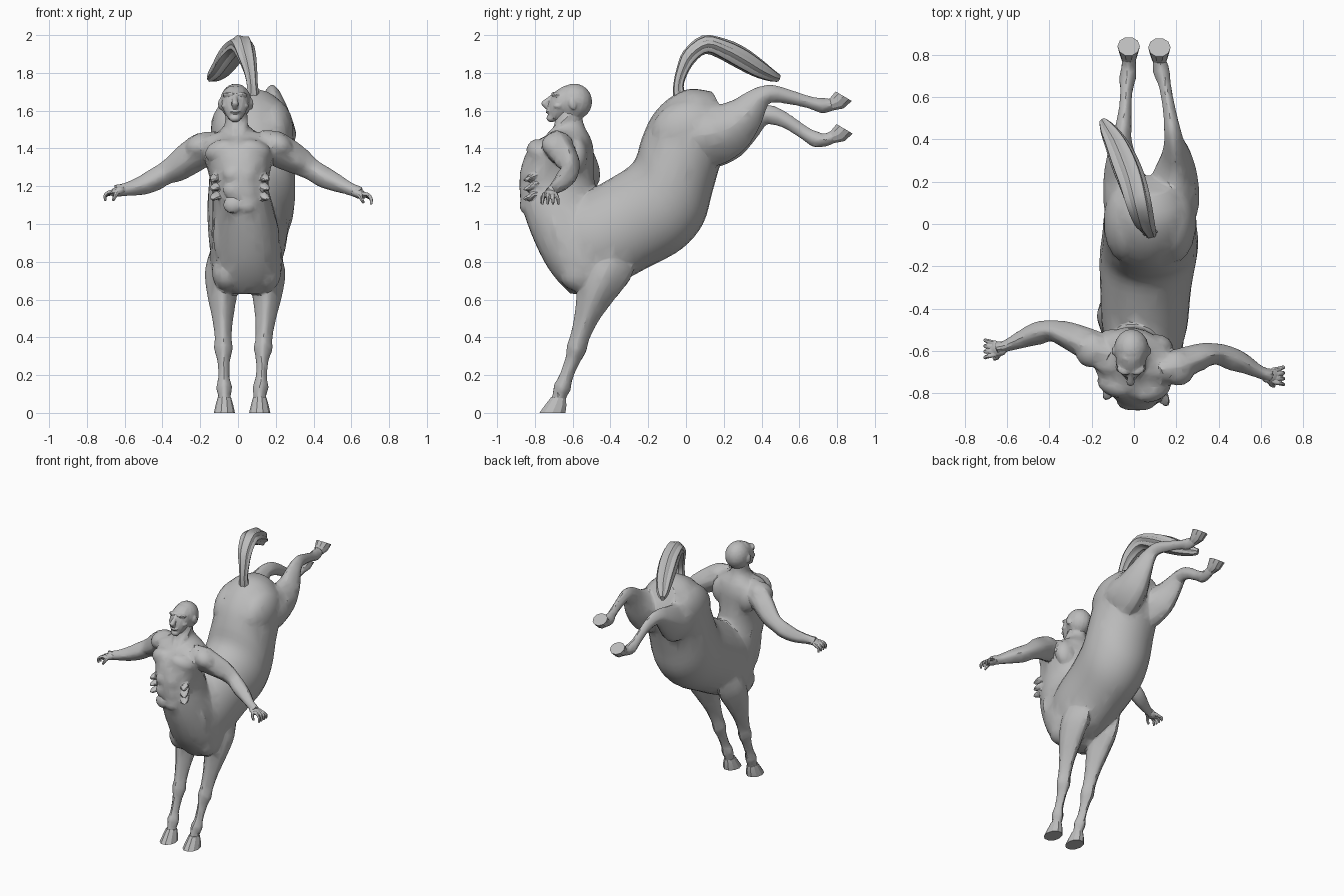
import bpy, bmesh, math
from mathutils import Vector, Matrix

grey = bpy.data.materials.new("stone_grey")
grey.diffuse_color = (0.5, 0.5, 0.5, 1)
parts = []


def activate(obs):
    bpy.ops.object.select_all(action='DESELECT')
    for ob in obs:
        ob.select_set(True)
    bpy.context.view_layer.objects.active = obs[0]


def finish(name, bm):
    bmesh.ops.recalc_face_normals(bm, faces=bm.faces)
    me = bpy.data.meshes.new(name)
    bm.to_mesh(me)
    bm.free()
    me.materials.append(grey)
    ob = bpy.data.objects.new(name, me)
    bpy.context.collection.objects.link(ob)
    activate([ob])
    bpy.ops.object.shade_smooth_by_angle(angle=math.radians(30))
    parts.append(ob)


def fuse(name, voxel, ratio, smooth):
    """Melt the parts made since the last call into one sculpted, faceted skin."""
    activate(parts)
    bpy.ops.object.join()
    ob = bpy.context.view_layer.objects.active
    ob.name = ob.data.name = name
    m = ob.modifiers.new("melt", 'REMESH')
    m.mode, m.voxel_size = 'VOXEL', voxel
    m = ob.modifiers.new("soften", 'SMOOTH')
    m.factor, m.iterations = 0.5, smooth
    m = ob.modifiers.new("facet", 'DECIMATE')
    m.ratio = ratio
    for mod in list(ob.modifiers):
        bpy.ops.object.modifier_apply(modifier=mod.name)
    bpy.ops.object.shade_smooth_by_angle(angle=math.radians(26))
    parts.clear()


def loft(name, rings, sides=16, steps=3, ripple=0.0, waves=5):
    """Skin rings of (centre, half axis u, half axis v), eased between the rings."""
    def mix(a, b, c, d, t):
        return 0.5 * (2 * b + (c - a) * t + (2 * a - 5 * b + 4 * c - d) * t * t
                      + (3 * b - a - 3 * c + d) * t ** 3)
    n, dense = len(rings), []
    for i in range(n - 1):
        q = [rings[max(i - 1, 0)], rings[i], rings[i + 1], rings[min(i + 2, n - 1)]]
        for s in range(steps):
            dense.append([mix(*(r[k] for r in q), s / steps) for k in range(3)])
    dense.append(rings[-1])
    bm = bmesh.new()
    loops = []
    for c, u, v in dense:
        angles = [2 * math.pi * j / sides for j in range(sides)]
        loops.append([bm.verts.new(c + (u * math.cos(a) + v * math.sin(a))
                                   * (1 + ripple * math.cos(waves * a))) for a in angles])
    for l0, l1 in zip(loops, loops[1:]):
        for j in range(sides):
            k = (j + 1) % sides
            bm.faces.new((l0[j], l0[k], l1[k], l1[j]))
    bm.faces.new(loops[0])
    bm.faces.new(loops[-1])
    finish(name, bm)


def body(name, sections, yaw=0.0, **kw):
    """Sections: x, half width, front or lower (y, z), back or upper (y, z)."""
    rings = []
    for x, w, y0, z0, y1, z1 in sections:
        p, q = Vector((x, y0, z0)), Vector((x, y1, z1))
        rings.append(((p + q) / 2, Vector((w, -yaw * w, 0)), (q - p) / 2))
    loft(name, rings, **kw)


def tube(name, pts, side=(1, 0, 0), **kw):
    """Points: x, y, z, half width along side, half depth."""
    P = [Vector(p[:3]) for p in pts]
    rings = []
    for i, p in enumerate(pts):
        t = (P[min(i + 1, len(P) - 1)] - P[max(i - 1, 0)]).normalized()
        u = Vector(side)
        u = (u - t * u.dot(t)).normalized()
        rings.append((P[i], u * p[3], t.cross(u) * p[-1]))
    loft(name, rings, **kw)


def blob(name, loc, rad, rot=(0, 0, 0), seg=14):
    bm = bmesh.new()
    m = Matrix.Translation(loc)
    for ang, ax in zip(rot, 'XYZ'):
        m = m @ Matrix.Rotation(math.radians(ang), 4, ax)
    bmesh.ops.create_uvsphere(bm, u_segments=seg, v_segments=max(6, seg * 2 // 3), radius=1,
                              matrix=m @ Matrix.Diagonal((*rad, 1)))
    finish(name, bm)


# Horse barrel and rump
body("horse_barrel", [
    (.045, .16, -.58, .64, -.70, 1.08), (.05, .20, -.42, .66, -.57, 1.15),
    (.055, .215, -.20, .77, -.41, 1.235), (.068, .23, -.02, .87, -.28, 1.325),
    (.075, .228, .09, 1.0, -.235, 1.45), (.075, .222, .14, 1.17, -.18, 1.57),
    (.075, .215, .18, 1.31, -.09, 1.665), (.075, .18, .22, 1.42, .02, 1.715),
    (.075, .11, .23, 1.53, .14, 1.70)], sides=28, steps=4)

# Human torso flowing down into the horse chest
body("torso", [
    (.045, .08, -.61, .63, -.48, .63), (.045, .165, -.68, .70, -.38, .70),
    (.045, .19, -.75, .80, -.30, .80), (.04, .18, -.82, .95, -.34, .95),
    (.025, .16, -.87, 1.1, -.44, 1.1), (.01, .15, -.882, 1.2, -.48, 1.2),
    (.005, .17, -.872, 1.3, -.49, 1.3), (0, .19, -.84, 1.385, -.49, 1.39),
    (0, .17, -.79, 1.44, -.505, 1.455), (-.005, .10, -.73, 1.475, -.53, 1.50),
    (-.01, .06, -.70, 1.52, -.545, 1.54), (-.012, .055, -.68, 1.60, -.55, 1.60)],
    yaw=.12, sides=24, steps=3)

# Paired muscles of torso, chest and rump, kept shallow
for s, label in ((-1, "left"), (1, "right")):
    dy = -.12 * s
    blob(label + "_pectoral", (s * .085, -.768 + dy * .09, 1.385), (.095, .062, .062),
         (-14, s * 10, s * 22))
    blob(label + "_shoulder_blade", (s * .10, -.57 + dy * .1, 1.36), (.085, .062, .10))
    blob(label + "_collar", (s * .10, -.65 + dy * .1, 1.455), (.11, .075, .032), (0, s * 14, 0))
    for k in range(3):
        blob(label + "_abdominal", (s * .042 + .012, -.852, 1.10 + .08 * k), (.052, .028, .044),
             (0, 0, s * 14), 10)
        blob(label + "_rib", (s * .125 + .01, -.80 + dy * .12, 1.15 + .05 * k), (.03, .06, .016),
             (25, 0, s * 25), 10)
        tube(label + "_chest_fold",
             [(.03 + s * .13, -.72 + .07 * k, 1.10, .012), (.042 + s * .15, -.69 + .08 * k, .98, .022),
              (.045 + s * .145, -.65 + .07 * k, .86, .024), (.045 + s * .10, -.61 + .04 * k, .73, .015)],
             sides=8)
    tube(label + "_neck_cord", [(s * .042 - .01, -.60, 1.59, .016), (s * .036, -.66, 1.53, .018),
                                (s * .015, -.73, 1.465, .014)], sides=8)
    blob(label + "_breast", (.045 + s * .10, -.56, .745), (.085, .115, .105))
    blob(label + "_haunch", (.075 + s * .105, .01, 1.495), (.115, .20, .165), (20, 0, 0), 18)

# Arms with shoulder and upper arm muscles
tube("left_arm", [
    (-.10, -.62, 1.42, .07, .07), (-.185, -.585, 1.395, .075, .085), (-.26, -.55, 1.345, .068, .082),
    (-.33, -.52, 1.295, .058, .07), (-.39, -.505, 1.265, .047, .057), (-.45, -.515, 1.23, .052, .056),
    (-.52, -.54, 1.20, .042, .046), (-.60, -.575, 1.182, .027, .033), (-.65, -.59, 1.176, .029, .032)],
    side=(0, 1, 0), sides=16, ripple=.07, waves=4)
tube("right_arm", [
    (.11, -.69, 1.425, .07, .07), (.19, -.675, 1.405, .075, .085), (.265, -.645, 1.365, .066, .08),
    (.335, -.62, 1.325, .055, .068), (.395, -.615, 1.285, .047, .054), (.455, -.635, 1.248, .052, .054),
    (.52, -.66, 1.218, .044, .045), (.595, -.70, 1.185, .029, .032), (.65, -.72, 1.165, .029, .032)],
    side=(0, 1, 0), sides=16, ripple=.07, waves=4)
blob("left_deltoid", (-.20, -.595, 1.415), (.085, .085, .064), (0, -30, 15))
blob("right_deltoid", (.21, -.68, 1.42), (.085, .085, .064), (0, 28, 15))
blob("left_biceps", (-.29, -.565, 1.325), (.07, .035, .04), (0, -36, -20))
blob("right_biceps", (.30, -.665, 1.34), (.07, .035, .04), (0, 30, 15))

# Front legs
for label, x0, x1 in (("left", -.072, -.085), ("right", .115, .16)):
    def lx(t):
        return x0 + (x1 - x0) * t
    tube(label + "_front_leg", [
        (lx(1), -.37, .88, .05, .12), (lx(1), -.42, .76, .083, .125), (lx(.9), -.475, .645, .077, .10),
        (lx(.7), -.525, .51, .053, .063), (lx(.5), -.562, .40, .042, .048),
        (lx(.4), -.58, .34, .047, .05), (lx(.3), -.60, .28, .032, .038),
        (lx(.2), -.635, .19, .028, .034), (lx(.1), -.655, .135, .040, .043),
        (lx(0), -.668, .095, .032, .036), (lx(0), -.68, .05, .034, .038)],
        sides=16, ripple=.08, waves=4)

# Kicking hind legs
tube("right_hind_leg", [
    (.15, .00, 1.47, .12, .13), (.175, .12, 1.475, .128, .165), (.195, .235, 1.51, .10, .135),
    (.20, .32, 1.585, .07, .095), (.19, .385, 1.66, .046, .062), (.18, .45, 1.69, .037, .046),
    (.165, .55, 1.672, .028, .036), (.145, .66, 1.642, .028, .031), (.13, .72, 1.627, .038, .039),
    (.12, .77, 1.632, .032, .032), (.12, .81, 1.65, .034, .032)], sides=16, ripple=.06, waves=4)
tube("left_hind_leg", [
    (-.00, .00, 1.46, .12, .13), (-.025, .12, 1.46, .115, .16), (-.05, .235, 1.475, .09, .125),
    (-.06, .32, 1.53, .065, .09), (-.058, .40, 1.575, .045, .057), (-.05, .46, 1.575, .037, .047),
    (-.042, .54, 1.54, .029, .037), (-.036, .63, 1.48, .028, .034), (-.03, .69, 1.447, .038, .04),
    (-.025, .745, 1.447, .032, .032), (-.025, .79, 1.468, .034, .032)], sides=16, ripple=.06, waves=4)
fuse("centaur_body", .0085, .055, 2)

# Head, looking slightly upward
blob("skull", (-.012, -.592, 1.647), (.083, .095, .096), (-12, 0, 0), 18)
tube("face", [(-.014, -.60, 1.69, .065, .06), (-.015, -.65, 1.645, .072, .072),
              (-.016, -.68, 1.60, .06, .056), (-.016, -.70, 1.56, .036, .034)], sides=14)
tube("nose", [(-.016, -.68, 1.69, .014), (-.016, -.722, 1.66, .015),
              (-.016, -.748, 1.637, .02), (-.016, -.725, 1.615, .016)], sides=8)
blob("lips", (-.016, -.722, 1.595), (.03, .022, .012), seg=10)
blob("chin", (-.016, -.712, 1.56), (.032, .027, .022), seg=10)
tube("neck", [(-.012, -.61, 1.61, .056, .062), (-.01, -.62, 1.53, .056, .07)], sides=14)
for s, label in ((-1, "left"), (1, "right")):
    blob(label + "_ear", (-.012 + s * .08, -.60, 1.635), (.014, .022, .032), (15, 0, 0), 8)
    blob(label + "_cheek", (-.015 + s * .046, -.676, 1.625), (.028, .03, .018), seg=8)
    blob(label + "_brow", (-.015 + s * .032, -.688, 1.684), (.036, .026, .014), (-15, 0, s * 20), 10)
fuse("head", .005, .12, 1)

# Open hands with half curled fingers
for s, label, (x, y, z), drop in ((-1, "left", (-.638, -.59, 1.172), .022),
                                  (1, "right", (.64, -.718, 1.16), .03)):
    blob(label + "_palm", (x, y, z), (.045, .036, .026), (0, s * 20, 0), 10)
    for k in range(4):
        f = k - 1.5
        tube(label + "_finger", [(x + s * .015, y + f * .018, z, .012),
                                 (x + s * .048, y + f * .023, z - .004 - .004 * k, .011),
                                 (x + s * .066, y + f * .027, z - drop, .010),
                                 (x + s * .064, y + f * .028, z - drop - .028, .007)],
             side=(0, 1, 0), sides=6, steps=2)
    tube(label + "_thumb", [(x, y - .02, z, .014), (x + s * .01, y - .042, z - .02, .012),
                            (x + s * .025, y - .048, z - .05, .008)],
         side=(0, 1, 0), sides=6, steps=2)
    fuse(label + "_hand", .004, .16, 1)

# Hooves
for label, x in (("left", -.072), ("right", .115)):
    body(label + "_front_hoof", [(x, .036, -.715, .085, -.635, .075),
                                 (x, .047, -.75, .04, -.63, .04),
                                 (x, .056, -.78, 0, -.635, 0)], sides=10, steps=1)
for label, x, y, z in (("right", .12, .78, 1.635), ("left", -.025, .785, 1.462)):
    body(label + "_hind_hoof", [(x, .034, y, z - .035, y - .02, z + .03),
                                (x, .045, y + .055, z - .025, y - .005, z + .05),
                                (x, .053, y + .1, z + .015, y + .01, z + .068)], sides=10, steps=1)

# Tail: raised, swept back and to one side, with strands
tube("tail", [
    (.075, -.03, 1.66, .04, .035), (.075, -.04, 1.73, .028, .026), (.065, -.02, 1.81, .034, .03),
    (.045, .02, 1.89, .047, .04), (.02, .10, 1.95, .057, .047), (-.01, .20, 1.925, .062, .052),
    (-.045, .29, 1.88, .062, .055), (-.085, .38, 1.825, .052, .047), (-.125, .45, 1.787, .036, .032),
    (-.15, .49, 1.772, .016, .020)], sides=28, ripple=.09, waves=7)
